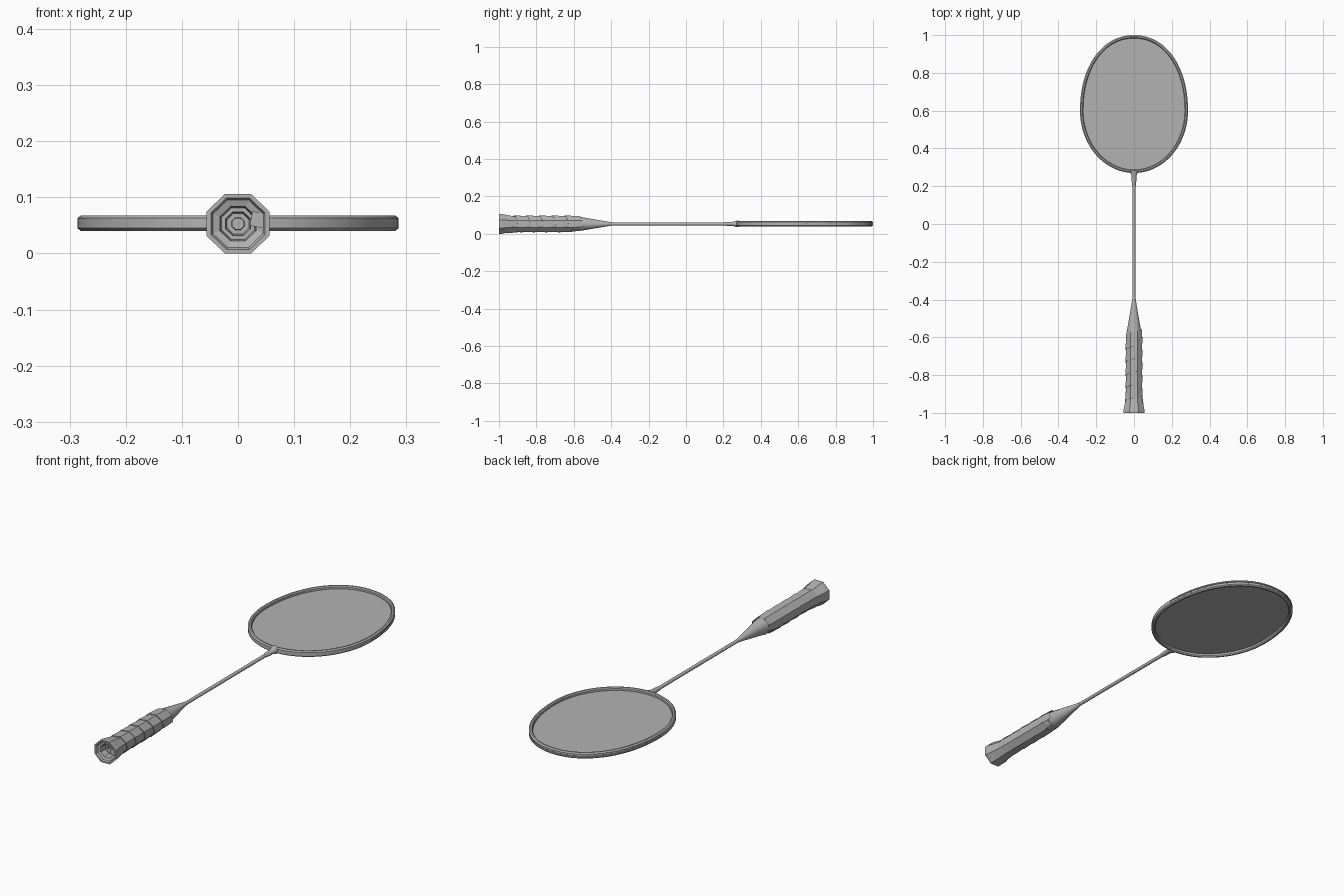
import bpy, bmesh
from math import cos, sin, pi, radians
from mathutils import Vector, Matrix

default = bpy.data.objects.get("Cube")
if default:
    bpy.data.objects.remove(default, do_unlink=True)

AXIS_Z = 0.053      # height of the racket's long axis
HEAD_Y = 0.60       # widest point of the head

grey = bpy.data.materials.new("plain grey")
grey.use_nodes = True
grey.diffuse_color = (0.45, 0.45, 0.45, 1)
grey.node_tree.nodes["Principled BSDF"].inputs["Base Color"].default_value = (0.45, 0.45, 0.45, 1)


def finish(name, bm, smooth=None, recalc=True):
    if recalc:
        bmesh.ops.recalc_face_normals(bm, faces=bm.faces)
    mesh = bpy.data.meshes.new(name)
    bm.to_mesh(mesh)
    bm.free()
    mesh.materials.append(grey)
    if smooth:
        mesh.polygons.foreach_set("use_smooth", [True] * len(mesh.polygons))
        mesh.set_sharp_from_angle(angle=radians(smooth))
    obj = bpy.data.objects.new(name, mesh)
    bpy.context.collection.objects.link(obj)
    return obj


def bridge(bm, a, b, closed=True):
    n = len(a)
    for i in range(n if closed else n - 1):
        j = (i + 1) % n
        bm.faces.new((a[i], a[j], b[j], b[i]))


def turned(name, profile, sides, smooth=None, widen=1.0):
    """Solid along the y axis from (y, radius) pairs, capped at both ends."""
    bm = bmesh.new()
    rings = []
    for y, r in profile:
        angles = [2 * pi * (k + 0.5) / sides for k in range(sides)]
        rings.append([bm.verts.new((r * widen * cos(t), y, AXIS_Z + r * sin(t))) for t in angles])
    for a, b in zip(rings, rings[1:]):
        bridge(bm, a, b)
    bm.faces.new(rings[0])
    bm.faces.new(rings[-1])
    return finish(name, bm, smooth)


def head_point(t, inset=0.0):
    """Egg-shaped outline of the head, rounder towards the tip."""
    c, s = cos(t), sin(t)
    length, power = (0.40, 0.94) if s > 0 else (0.33, 1.0)
    x = (0.286 - inset) * abs(c) ** power * (1 if c > 0 else -1)
    y = (length - inset) * abs(s) ** power * (1 if s > 0 else -1)
    return Vector((x, HEAD_Y + y, AXIS_Z + 0.001))


# Head frame: chamfered section, with a string groove around the outer tip half
bm = bmesh.new()
steps = 96
rings = []
for k in range(steps):
    t = 2 * pi * k / steps
    groove = 0.003 if 0.04 < t < pi - 0.04 else 0.0
    half = [(0.013, 0.014), (0.006, 0.014), (0.0, 0.009), (0.0, 0.004), (groove, 0.003)]
    section = [(0.017, 0.009)] + half
    section += [(inset, -z) for inset, z in reversed(section)]
    rings.append([bm.verts.new(head_point(t, inset) + Vector((0, 0, z))) for inset, z in section])
for k in range(steps):
    bridge(bm, rings[k], rings[(k + 1) % steps])
finish("head_frame", bm, 35)

# String bed: one flat sheet facing up
bm = bmesh.new()
bm.faces.new([bm.verts.new(head_point(2 * pi * k / steps, 0.014)) for k in range(steps)])
finish("string_bed", bm, recalc=False)

# Grommets in the groove
bm = bmesh.new()
for k in range(1, 30):
    t = pi * k / 30
    centre = head_point(t, 0.003)
    out = (head_point(t) - head_point(t, 0.01)).normalized()
    turn = out.to_track_quat('Z', 'Y').to_matrix().to_4x4()
    bmesh.ops.create_cone(bm, cap_ends=True, segments=6, radius1=0.0025, radius2=0.0025,
                          depth=0.004, matrix=Matrix.Translation(centre) @ turn)
finish("grommets", bm)

# Shaft, throat joint and cone
turned("shaft", [(-0.45, 0.008), (0.25, 0.008)], 16, 40)
turned("throat_joint", [(0.20, 0.0085), (0.225, 0.011), (0.255, 0.012), (0.272, 0.018), (0.282, 0.018)],
       16, 40, widen=1.1)
turned("grip_cone", [(-0.60, 0.041), (-0.56, 0.037), (-0.41, 0.011), (-0.39, 0.0085)], 16, 40)

# Octagonal handle with a flared, hollowed butt
turned("handle", [(-0.57, 0.040), (-0.92, 0.044), (-0.945, 0.049), (-0.985, 0.057), (-1.0, 0.0575),
                  (-1.0, 0.050), (-0.992, 0.046), (-0.988, 0.033), (-0.955, 0.030),
                  (-0.955, 0.023), (-0.935, 0.020), (-0.935, 0.012), (-0.955, 0.011)],
       8, widen=1.05)

# Grip tape: overlapping spiral, its lower edge standing proud of the lap below
bm = bmesh.new()
pitch, count = 0.068, 8 * 5
lower, upper = [], []
for i in range(count + 1):
    t = (count - i) * pi / 4 - pi / 8
    y = -0.965 + pitch * i / 8
    flare = max(0.0, (-0.925 - y)) * 0.18
    for row, r, dy in ((lower, 0.0485 + flare, 0), (upper, 0.0450, pitch * 1.12)):
        row.append(bm.verts.new((r * cos(t), y + dy, AXIS_Z + r * sin(t))))
bridge(bm, lower, upper, closed=False)
# Turned-in edge gives each lap its step
inner = [bm.verts.new((v.co.x * 0.9, v.co.y, AXIS_Z + (v.co.z - AXIS_Z) * 0.9)) for v in lower]
bridge(bm, inner, lower, closed=False)
finish("grip_tape", bm)

# Tape end tucked into the butt
bm = bmesh.new()
bmesh.ops.create_cube(bm, size=1, matrix=Matrix.Translation((0.036, -0.985, 0.060))
                      @ Matrix.Rotation(radians(12), 4, 'Y') @ Matrix.Diagonal((0.026, 0.018, 0.026, 1)))
finish("tape_end", bm)
